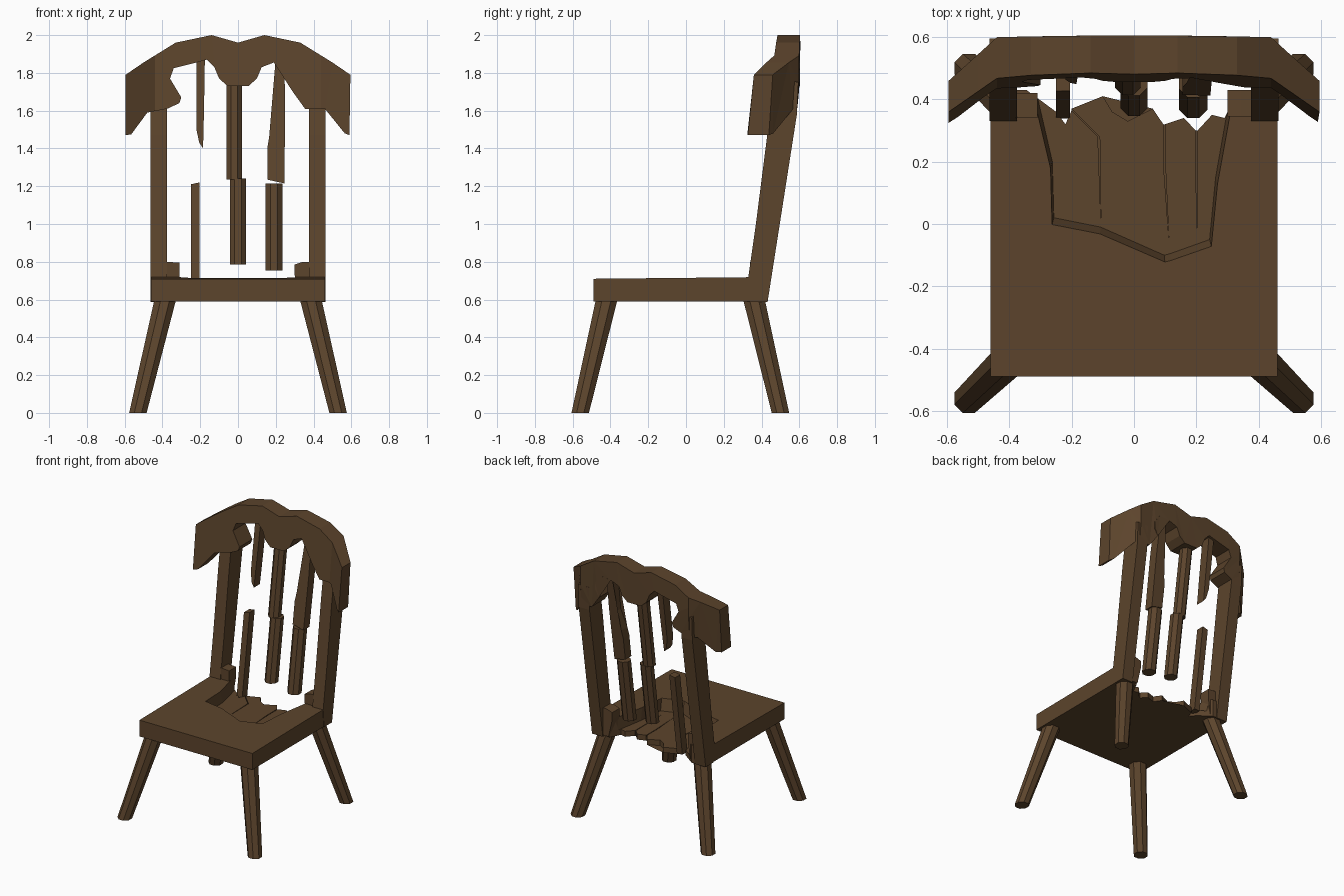
import bpy, bmesh, math
from mathutils import Vector

if "Cube" in bpy.data.objects:
    bpy.data.objects.remove(bpy.data.objects["Cube"])

wood = bpy.data.materials.new("dark_wood")
wood.diffuse_color = (0.107, 0.058, 0.025, 1)
wood.use_nodes = True
wood.node_tree.nodes["Principled BSDF"].inputs["Base Color"].default_value = wood.diffuse_color


def lean(z):
    """Depth of the backrest centre line at a height."""
    return 0.38 + 0.145 * (z - 0.72)


def finish(name, bm):
    bmesh.ops.recalc_face_normals(bm, faces=bm.faces)
    me = bpy.data.meshes.new(name)
    bm.to_mesh(me)
    bm.free()
    ob = bpy.data.objects.new(name, me)
    bpy.context.collection.objects.link(ob)
    me.materials.append(wood)
    return ob


def prism(name, pts, put, lo, hi, cuts=(), warp=None):
    """Extrude an outline; put(a, b, t) places it in space."""
    bm = bmesh.new()
    low = [bm.verts.new(put(a, b, lo)) for a, b in pts]
    high = [bm.verts.new(put(a, b, hi)) for a, b in pts]
    n = len(pts)
    caps = [bm.faces.new(low), bm.faces.new(high)]
    for i in range(n):
        j = (i + 1) % n
        bm.faces.new((low[i], low[j], high[j], high[i]))
    bmesh.ops.triangulate(bm, faces=caps)
    for x in cuts:
        bmesh.ops.bisect_plane(bm, geom=bm.verts[:] + bm.edges[:] + bm.faces[:],
                               plane_co=(x, 0, 0), plane_no=(1, 0, 0))
    if warp:
        for v in bm.verts:
            v.co = warp(v.co)
    return finish(name, bm)


def rod(name, a, b, r1, r2):
    """Eight-sided tapered rod with level ends."""
    bm = bmesh.new()
    rings = []
    for c, r in ((a, r1), (b, r2)):
        ring = []
        for i in range(8):
            t = math.pi * (i + 0.5) / 4
            ring.append(bm.verts.new((c[0] + r * math.cos(t), c[1] + r * math.sin(t), c[2])))
        rings.append(ring)
    for i in range(8):
        j = (i + 1) % 8
        bm.faces.new((rings[0][i], rings[0][j], rings[1][j], rings[1][i]))
    bm.faces.new(rings[0])
    bm.faces.new(rings[1])
    return finish(name, bm)


def flat(a, b, t):
    return (a, b, t)


def upright(a, b, t):
    return (a, t, b)


def side(a, b, t):
    return (t, a, b)


# Seat slab with a splintered back edge and split boards
seat = prism("seat", [
    (-0.46, -0.49), (0.46, -0.49), (0.46, 0.43), (0.42, 0.43), (0.37, 0.40),
    (0.33, 0.42), (0.29, 0.34), (0.25, 0.35), (0.204, 0.30), (0.201, -0.05),
    (0.198, 0.30), (0.16, 0.34), (0.10, 0.32), (0.10, 0.20), (0.112, -0.05),
    (0.094, 0.20), (0.094, 0.32), (0.06, 0.37), (0.02, 0.35), (-0.02, 0.33),
    (-0.07, 0.36), (-0.10, 0.41), (-0.20, 0.37), (-0.11, 0.28), (-0.106, 0.0),
    (-0.116, 0.28), (-0.20, 0.365), (-0.22, 0.32), (-0.25, 0.36), (-0.345, 0.43),
    (-0.46, 0.43)], flat, 0.59, 0.71)

# Broken-away hollow in the seat top, with sloping walls
hollow = prism("seat_hollow_cutter", [
    (-0.265, -0.01), (-0.11, -0.04), (0.10, -0.13), (0.12, -0.125), (0.25, -0.08), (0.27, 0.12),
    (0.31, 0.34), (0.34, 0.6), (-0.36, 0.6), (-0.32, 0.38), (-0.27, 0.17)],
    flat, 0.63, 0.74,
    warp=lambda c: c if c.z > 0.7 else Vector((c.x * 0.97, c.y + 0.03, c.z)))
mod = seat.modifiers.new("hollow", "BOOLEAN")
mod.operation, mod.solver, mod.object = "DIFFERENCE", "EXACT", hollow
dg = bpy.context.evaluated_depsgraph_get()
seat.modifiers.remove  # modifier result is baked below
baked = bpy.data.meshes.new_from_object(seat.evaluated_get(dg))
seat.modifiers.clear()
seat.data = baked
bpy.data.objects.remove(hollow)
for v in seat.data.vertices:
    if v.co.z > 0.7:
        v.co.z += 0.01 * (v.co.y + 0.49)

# Legs and back posts, both sides
for s, label in ((-1, "left"), (1, "right")):
    rod(f"front_leg_{label}", (s * 0.53, -0.56, 0), (s * 0.385, -0.42, 0.60), 0.05, 0.062)
    rod(f"back_leg_{label}", (s * 0.53, 0.50, 0), (s * 0.385, 0.36, 0.60), 0.05, 0.062)
    lo, hi = sorted((s * 0.375, s * 0.463))
    prism(f"back_post_{label}", [
        (0.432, 0.588), (0.34, 0.588), (0.33, 0.72), (0.37, 1.0), (0.43, 1.47),
        (0.475, 1.78), (0.595, 1.75), (0.587, 1.58)], side, lo, hi)

# Stubs left of the broken lower back rail
prism("rail_stub_left", [(-0.38, 0.60), (-0.33, 0.60), (-0.31, 0.72), (-0.31, 0.795),
                         (-0.38, 0.80)], upright, 0.34, 0.42)
prism("rail_stub_right", [(0.38, 0.60), (0.33, 0.60), (0.30, 0.73), (0.30, 0.785),
                          (0.345, 0.80), (0.38, 0.80)], upright, 0.345, 0.43)


# Crest rail, ends swept forward
def sweep(c):
    bend = max(0.0, abs(c.x) - 0.44)
    shift = -0.62 * bend if c.y < 0.54 else -0.9 * bend
    tilt = 0.11 * (c.z - 2.0) if c.y < 0.54 else 0.09 * min(0, c.z - 1.75)
    edge = 0.03 * min(abs(c.x), 0.46) ** 2
    return Vector((c.x, c.y + shift + tilt - edge, c.z))


prism("crest_rail", [
    (-0.595, 1.79), (-0.50, 1.855), (-0.33, 1.96), (-0.14, 2.0), (0, 1.96), (0.14, 2.0),
    (0.33, 1.96), (0.50, 1.855), (0.595, 1.79), (0.59, 1.47), (0.565, 1.48), (0.46, 1.61),
    (0.355, 1.61), (0.29, 1.70), (0.32, 1.755), (0.32, 1.80), (0.275, 1.865), (0.19, 1.855),
    (0.125, 1.83), (0.10, 1.77), (0.055, 1.73), (-0.055, 1.73), (-0.10, 1.77),
    (-0.125, 1.83), (-0.165, 1.87), (-0.22, 1.855), (-0.34, 1.825), (-0.36, 1.77),
    (-0.30, 1.67), (-0.31, 1.64), (-0.375, 1.61), (-0.48, 1.59), (-0.565, 1.475),
    (-0.595, 1.47)], upright, 0.485, 0.605,
    cuts=(-0.44, -0.33, 0, 0.33, 0.44), warp=sweep)

# Snapped round spindles
for name, x, z1, z2, r in (("centre_spindle_lower", 0.0, 0.785, 1.24, 0.047),
                           ("centre_spindle_upper", -0.02, 1.235, 1.80, 0.045),
                           ("right_spindle_lower", 0.19, 0.755, 1.215, 0.049)):
    rod(name, (x, lean(z1), z1), (x, lean(z2), z2), r, r)


# Splintered spindle pieces, leaning with the back
def tip(c):
    return Vector((c.x, c.y + lean(c.z), c.z))


prism("right_spindle_upper", [
    (0.155, 1.235), (0.245, 1.215), (0.25, 1.60), (0.245, 1.88), (0.20, 1.88),
    (0.205, 1.59), (0.165, 1.46), (0.155, 1.40)], upright, -0.04, 0.03, warp=tip)
prism("left_spindle_upper", [
    (-0.22, 1.90), (-0.22, 1.50), (-0.205, 1.43), (-0.185, 1.40), (-0.18, 1.60),
    (-0.175, 1.90)], upright, -0.03, 0.04, warp=tip)
prism("left_spindle_lower", [
    (-0.25, 0.61), (-0.205, 0.61), (-0.205, 1.22), (-0.25, 1.21)],
    upright, -0.025, 0.035, warp=tip)
